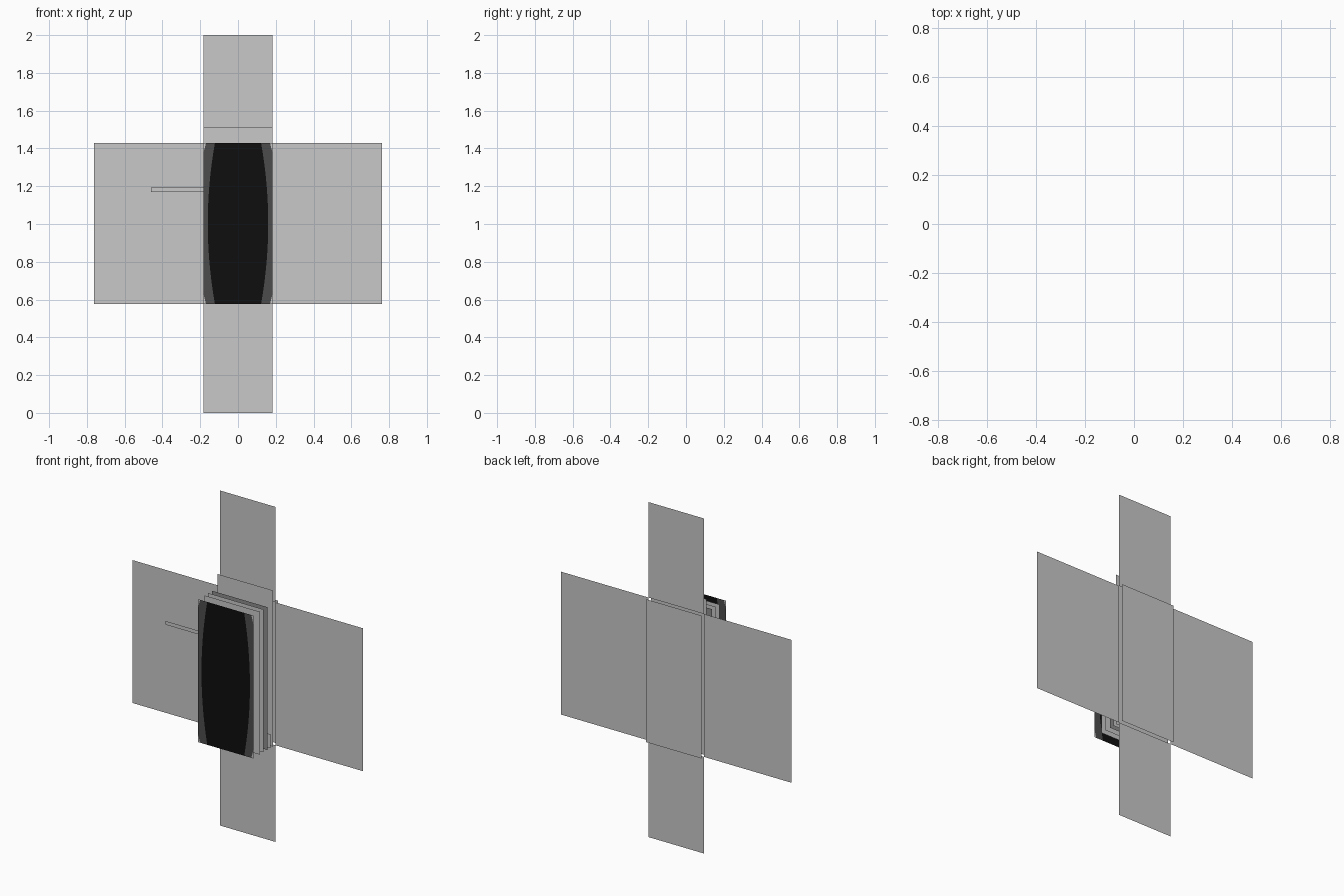
import bpy, bmesh

if "Cube" in bpy.data.objects:
    bpy.data.objects.remove(bpy.data.objects["Cube"])

def material(name, v):
    m = bpy.data.materials.new(name)
    m.diffuse_color = (v, v, v, 1)
    m.use_nodes = True
    m.node_tree.nodes["Principled BSDF"].inputs["Base Color"].default_value = m.diffuse_color
    return m

LIGHT = material("light_grey", 0.58)
MID = material("mid_grey", 0.26)
DARK = material("dark_grey", 0.073)
BLACK = material("black", 0.0045)

X, Z0, Z1 = 0.183, 0.577, 1.43      # shared footprint of the stacked plates


def sheet(name, polys, y, mat):
    """Flat sheet facing -y made of (x, z) polygons."""
    bm = bmesh.new()
    for poly in polys:
        bm.faces.new([bm.verts.new((x, y, z)) for x, z in poly])
    bmesh.ops.remove_doubles(bm, verts=bm.verts, dist=1e-5)
    me = bpy.data.meshes.new(name)
    bm.to_mesh(me)
    bm.free()
    me.materials.append(mat)
    ob = bpy.data.objects.new(name, me)
    bpy.context.collection.objects.link(ob)
    return ob


def rect(x0, x1, z0, z1):
    return [(x0, z0), (x1, z0), (x1, z1), (x0, z1)]


# unfolded flaps around the back panel
sheet("left_flap", [rect(-0.762, -X, Z0, Z1)], 0.091, LIGHT)
sheet("right_flap", [rect(X, 0.762, Z0, Z1)], 0.091, LIGHT)
sheet("top_flap", [rect(-X, X, Z1, 2.0)], 0.091, LIGHT)
sheet("bottom_flap", [rect(-X, X, 0.0, Z0)], 0.091, LIGHT)
sheet("back_panel", [rect(-X, X, Z0, Z1)], 0.116, LIGHT)

# stacked inner plates
sheet("tall_plate", [rect(-X, X, Z0, 1.51)], 0.068, LIGHT)
sheet("small_bracket", [rect(0.10, X, Z0, 0.66)], 0.045, LIGHT)
sheet("rear_plate", [rect(-X, X, Z0, Z1)], 0.016, MID)
sheet("middle_plate", [rect(-X, X, Z0, Z1)], -0.02, LIGHT)
sheet("forward_plate", [rect(-X, X, Z0, Z1)], -0.056, LIGHT)
sheet("side_lever", [rect(-0.46, -0.15, 1.17, 1.192)], -0.027, LIGHT)

# front layer: black bulging centre, dark sides, light corner slivers
N = 32
YF = -0.116
zs = [Z0 + (Z1 - Z0) * i / N for i in range(N + 1)]


def inner(z):
    t = (z - 1.003) / 0.4265
    return 0.122 + 0.038 * (1 - t * t)


def outer(z):
    t = max(0.0, abs(z - 1.003) - 0.375) / 0.0515
    return X - 0.014 * min(1.0, t)


centre, sides, corners = [], [], []
for a, b in zip(zs, zs[1:]):
    centre.append([(-inner(a), a), (inner(a), a), (inner(b), b), (-inner(b), b)])
    for s in (1, -1):
        strip = [(inner(a), a), (outer(a), a), (outer(b), b), (inner(b), b)]
        edge = [(outer(a), a), (X, a), (X, b), (outer(b), b)]
        for quad, out in ((strip, sides), (edge, corners)):
            if out is corners and min(outer(a), outer(b)) > X - 1e-4:
                continue
            pts = [(s * x, z) for x, z in quad]
            pts = list(dict.fromkeys(pts))
            out.append(pts if s > 0 else pts[::-1])
sheet("front_centre", centre, YF, BLACK)
sheet("front_sides", sides, YF, DARK)
sheet("front_corners", corners, YF, LIGHT)
